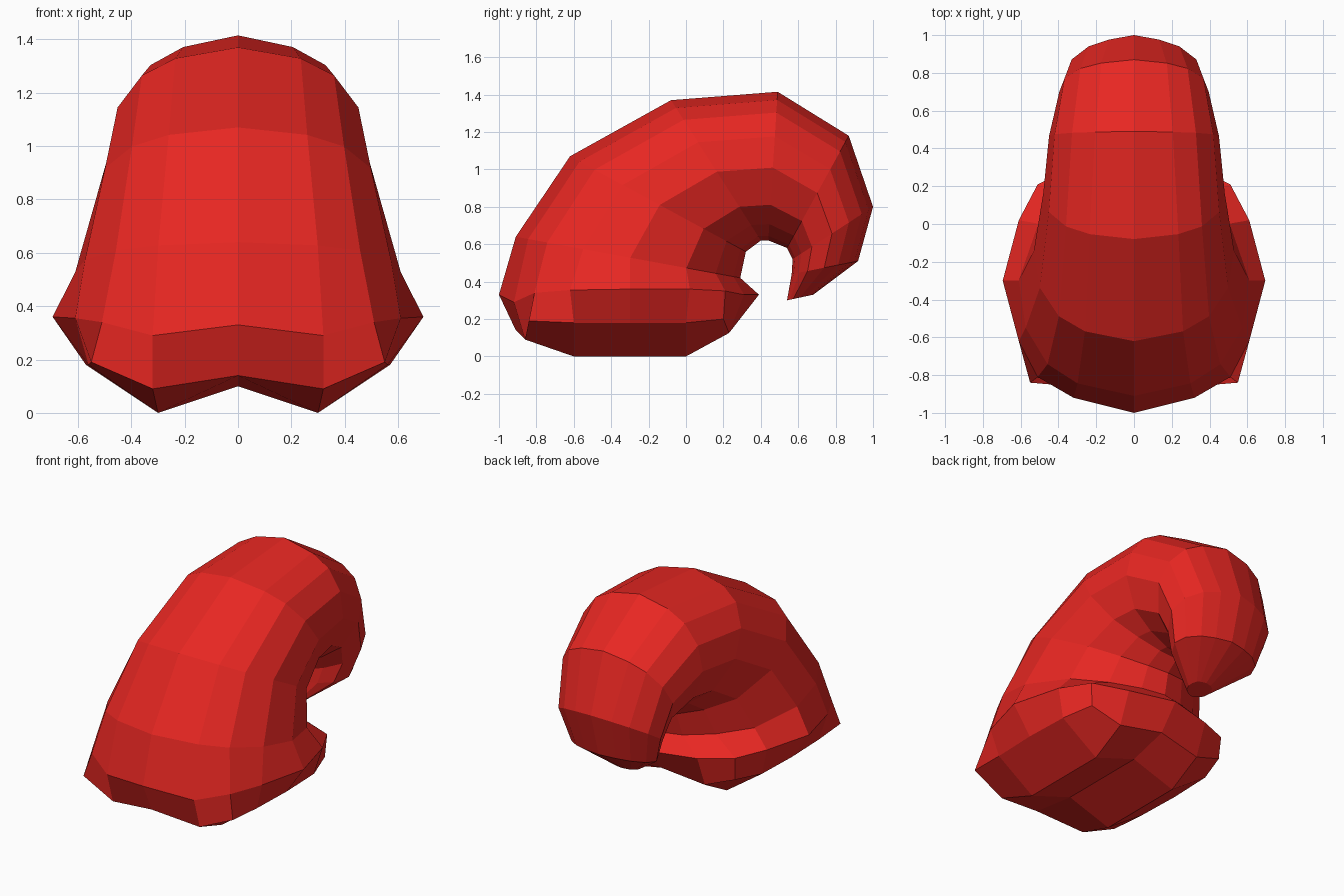
import bpy, bmesh
from mathutils import Vector

if "Cube" in bpy.data.objects:
    bpy.data.objects.remove(bpy.data.objects["Cube"])

# Cross-section shape: (fraction from outer to inner edge, fraction of half width)
SECTION = [(0, 0), (.055, .49), (.14, .75), (.30, .94), (.51, 1),
           (.76, .83), (.89, .54), (.97, .25), (1, 0)]

# Curl stations in the side plane: outer (y, z), inner (y, z), half width, taper of outer edge
STATIONS = [((-.91, .64), (.29, .42), .61, 1),
            ((-.62, 1.07), (.32, .56), .53, 1),
            ((-.08, 1.37), (.40, .62), .48, 1),
            ((.49, 1.415), (.44, .62), .45, 1.1),
            ((.87, 1.18), (.54, .58), .395, 1.15),
            ((1.0, .80), (.57, .52), .36, 1.4),
            ((.92, .51), (.565, .44), .30, 1.4),
            ((.68, .33), (.54, .30), .08, 1)]

# Base rings, front to back
RIM = [(0, -1, .33), (.32, -.92, .29), (.51, -.81, .34), (.61, -.62, .355), (.695, -.3, .36),
       (.61, .02, .36), (.51, .21, .35), (.3, .31, .33), (0, .39, .33)]
LOWER = [(0, -.91, .14), (.32, -.86, .09), (.55, -.84, .19), (.56, -.6, .18), (.57, -.3, .18),
         (.56, 0, .18), (.5, .2, .2), (.3, .23, .125), (0, .26, .17)]


def station_ring(outer, inner, width, taper):
    a, b = Vector((0, *outer)), Vector((0, *inner))
    return [a.lerp(b, t) + Vector(((f ** taper if t < .5 else f) * width, 0, 0))
            for t, f in SECTION]


bm = bmesh.new()
rings = [LOWER, RIM] + [station_ring(*s) for s in STATIONS]
verts = [[bm.verts.new(p) for p in ring] for ring in rings]

# Curled body walls and tip
for lo, hi in zip(verts, verts[1:]):
    for i in range(len(lo) - 1):
        bm.faces.new((lo[i], lo[i + 1], hi[i + 1], hi[i]))
bm.faces.new(verts[-1])

# Two-lobed underside with a raised centre groove
L = verts[0]
A, B, C, D = [bm.verts.new(p) for p in ((.3, -.6, 0), (.3, 0, 0), (0, -.6, .1), (0, 0, .1))]
for f in ((L[0], C, A, L[1]), (L[1], A, L[3], L[2]), (L[3], A, B, L[5], L[4]),
          (A, C, D, B), (L[5], B, L[7], L[6]), (B, D, L[8], L[7])):
    bm.faces.new(f)
bmesh.ops.recalc_face_normals(bm, faces=bm.faces[:])

mesh = bpy.data.meshes.new("curled_body")
bm.to_mesh(mesh)
bm.free()
body = bpy.data.objects.new("curled_body", mesh)
bpy.context.collection.objects.link(body)
mirror = body.modifiers.new("mirror", 'MIRROR')
mirror.use_axis[0] = True
mirror.merge_threshold = .001

# Red colour
red = bpy.data.materials.new("red")
red.diffuse_color = (.8, .02, .016, 1)
red.use_nodes = True
red.node_tree.nodes["Principled BSDF"].inputs["Base Color"].default_value = red.diffuse_color
mesh.materials.append(red)
